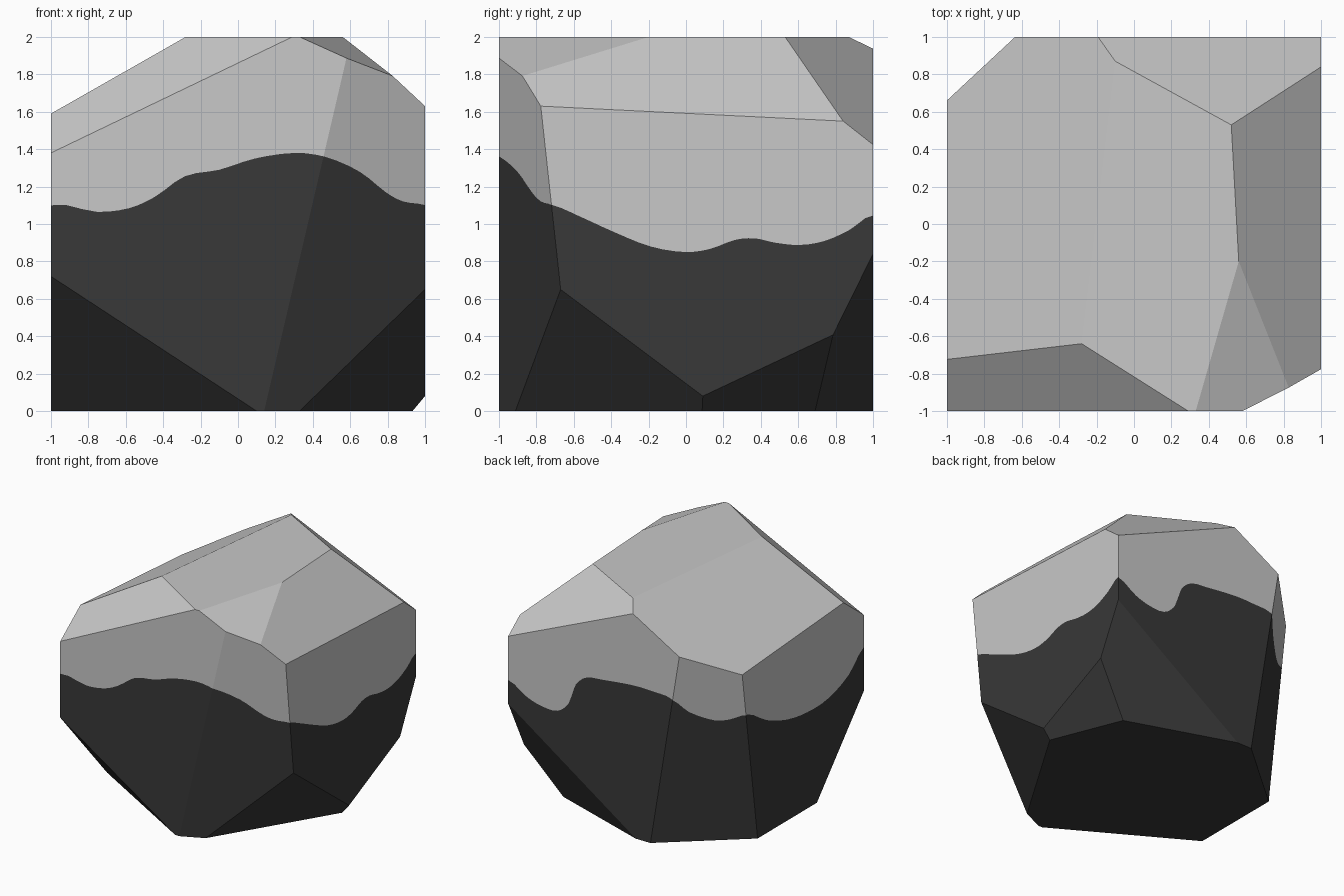
import bpy, bmesh, math
from mathutils import Vector

if "Cube" in bpy.data.objects:
    bpy.data.objects.remove(bpy.data.objects["Cube"])

AXIS = Vector((0, 0, 1))

# Chipped facets: each is a plane through three points of the rock
FACETS = [
    ((-.28, -.64, 2), (-.10, .87, 2), (-1, -.72, 1.59)),        # left top slope
    ((-.28, -.64, 2), (.29, -1, 2), (-1, -1, 1.38)),            # front top slope
    ((.33, -1, 2), (.56, -.20, 2), (.58, -1, 1.887)),           # small front right slope
    ((.56, -.20, 2), (.52, .53, 2), (1, .84, 1.55)),            # right top slope
    ((.52, .53, 2), (-.10, .87, 2), (1, .84, 1.55)),            # back right top slope
    ((.58, -1, 1.887), (.14, -1, 0), (1, -.67, .65)),           # front right side
    ((-1, .45, 0), (-.36, 1, 0), (-1, .66, 1.49)),              # back left side
    ((1, -.67, .65), (.33, -.91, 0), (1, .09, .08)),            # underside, right
    ((1, .09, .08), (1, .77, .40), (.69, .69, 0)),              # underside, back right
    ((1, 1, .84), (-.22, 1, 0), (.69, .69, 0)),                 # underside, back
    ((-1, -1, .72), (.10, -1, 0), (-1, -.36, 0)),               # underside, front left
]

# Colour line: (distance round the 2 x 2 square from front left corner, height)
LINE = [
    (0, 1.10), (.245, 1.065), (.42, 1.085), (.555, 1.145), (.715, 1.255), (.9, 1.29),
    (1.09, 1.35), (1.305, 1.38), (1.465, 1.36), (1.72, 1.28), (1.946, 1.175),
    (2.124, 1.12), (2.29, 1.10), (2.433, 1.04), (2.62, .955), (2.81, .88),
    (2.995, .85), (3.13, .867), (3.262, .915), (3.37, .923), (3.476, .90),
    (3.61, .888), (3.743, .91), (3.877, .97), (4, 1.045), (4.18, .946),
    (4.325, .904), (4.47, .905), (4.568, .983), (4.607, 1.072), (4.646, 1.178),
    (4.743, 1.264), (4.908, 1.289), (5.2, 1.319), (5.393, 1.316), (5.558, 1.30),
    (5.735, 1.175), (6.049, 1.092), (6.232, 1.093), (6.415, 1.124), (6.669, .978),
    (6.95, .875), (7.232, .832), (7.514, .842), (7.796, .94), (8, 1.10),
]


def on_square(p, z):
    side, t = int(p // 2) % 4, p % 2 - 1
    x, y = [(t, -1), (1, t), (-t, 1), (-1, -t)][side]
    return Vector((x, y, z))


def smooth_line(pts, steps):
    """Hermite curve through the closed list of (distance, height)."""
    n = len(pts) - 1
    ext = [(pts[n - 1][0] - 8, pts[n - 1][1])] + pts + [(pts[1][0] + 8, pts[1][1])]
    slope = [(ext[i + 2][1] - ext[i][1]) / (ext[i + 2][0] - ext[i][0]) for i in range(n + 1)]
    out = []
    for i in range(n):
        (p0, z0), (p1, z1) = pts[i], pts[i + 1]
        d = p1 - p0
        for k in range(steps):
            t = k / steps
            z = ((2*t**3 - 3*t*t + 1) * z0 + (t**3 - 2*t*t + t) * d * slope[i]
                 + (3*t*t - 2*t**3) * z1 + (t**3 - t*t) * d * slope[i + 1])
            out.append(on_square(p0 + t * d, z))
    return out


def with_edges(faces):
    edges = {e for f in faces for e in f.edges}
    verts = {v for f in faces for v in f.verts}
    return list(verts) + list(edges) + list(faces)


def material(name, value):
    m = bpy.data.materials.new(name)
    m.diffuse_color = (value, value, value, 1)
    m.use_nodes = True
    m.node_tree.nodes["Principled BSDF"].inputs["Base Color"].default_value = m.diffuse_color
    return m


# Rock body: a cube with the facets sliced off
bm = bmesh.new()
bmesh.ops.create_cube(bm, size=2)
bmesh.ops.translate(bm, verts=bm.verts, vec=AXIS)
for a, b, c in FACETS:
    a, b, c = Vector(a), Vector(b), Vector(c)
    no = (b - a).cross(c - a).normalized()
    if no.dot(AXIS - a) > 0:
        no = -no
    cut = bmesh.ops.bisect_plane(bm, geom=bm.verts[:] + bm.edges[:] + bm.faces[:], dist=1e-5,
                                 plane_co=a, plane_no=no, clear_outer=True)
    rim = [e for e in cut["geom_cut"] if isinstance(e, bmesh.types.BMEdge) and e.is_boundary]
    if rim:
        bmesh.ops.holes_fill(bm, edges=rim, sides=0)
bmesh.ops.recalc_face_normals(bm, faces=bm.faces[:])
bm.normal_update()

# Light top and dark underside; the side faces are split below
for f in bm.faces:
    f.material_index = 0 if f.calc_center_median().z > 1 else 1


def side_faces():
    return [f for f in bm.faces if abs(f.normal.z) < .2]


# Slice the side faces into narrow upright strips
line = smooth_line(LINE, 3)
for p in line:
    out = Vector((p.x, p.y, 0))
    faces = [f for f in side_faces() if f.calc_center_median().dot(out) > 0]
    bmesh.ops.bisect_plane(bm, geom=with_edges(faces), dist=1e-5,
                           plane_co=(0, 0, 0), plane_no=out.cross(AXIS).normalized())
bm.normal_update()

# Cut each strip along the colour line and colour above and below
strips = [[] for _ in line]
start = math.atan2(line[0].y, line[0].x)
angles = [(math.atan2(p.y, p.x) - start) % math.tau for p in line]
for f in side_faces():
    c = f.calc_center_median()
    a = (math.atan2(c.y, c.x) - start) % math.tau
    strips[max(i for i, b in enumerate(angles) if b <= a)].append(f)
for i, faces in enumerate(strips):
    if not faces:
        continue
    p, q = line[i], line[(i + 1) % len(line)]
    # Shrink the end points to the real surface so neighbouring strips meet
    mid = sum((f.calc_center_median() for f in faces), Vector()) / len(faces)
    k = mid.xy.length / ((p + q) / 2).xy.length
    p, q = Vector((p.x * k, p.y * k, p.z)), Vector((q.x * k, q.y * k, q.z))
    radial = Vector((p.x + q.x, p.y + q.y, 0))
    no = radial.cross(q - p).normalized()
    if no.z < 0:
        no = -no
    cut = bmesh.ops.bisect_plane(bm, geom=with_edges(faces), dist=1e-5, plane_co=p, plane_no=no)
    for f in cut["geom"]:
        if isinstance(f, bmesh.types.BMFace):
            f.material_index = 0 if (f.calc_center_median() - p).dot(no) > 0 else 1

mesh = bpy.data.meshes.new("rock")
bm.to_mesh(mesh)
bm.free()
mesh.materials.append(material("light grey stone", .58))
mesh.materials.append(material("dark grey stone", .04))
rock = bpy.data.objects.new("rock", mesh)
bpy.context.collection.objects.link(rock)
